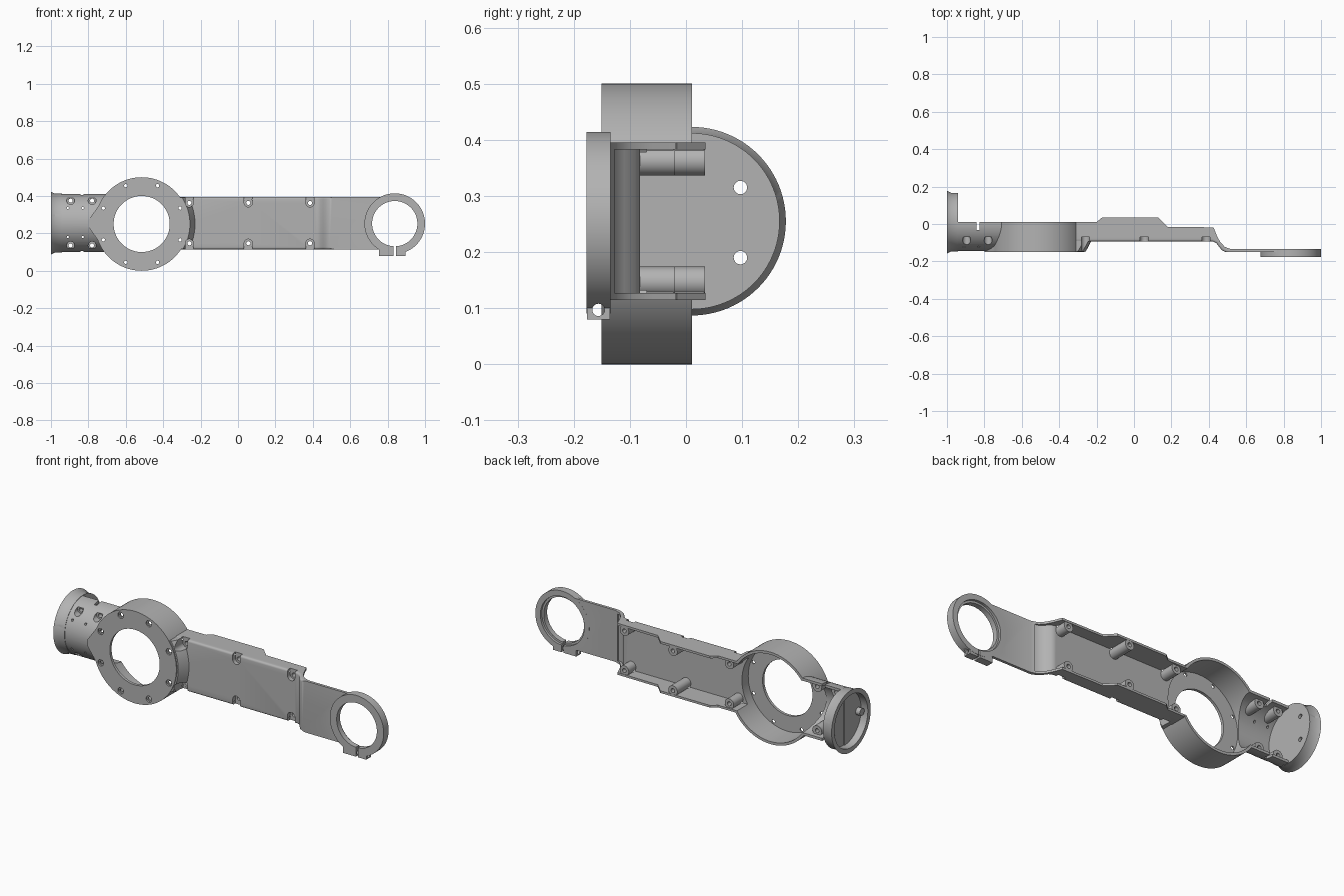
import bpy, bmesh
from math import pi, cos, sin
from mathutils import Matrix, Vector

if "Cube" in bpy.data.objects:
    bpy.data.objects.remove(bpy.data.objects["Cube"])

metal = bpy.data.materials.new("grey metal")
metal.use_nodes = True
GREY = (0.45, 0.45, 0.45, 1)
metal.diffuse_color = GREY
metal.node_tree.nodes["Principled BSDF"].inputs["Base Color"].default_value = GREY


def finish(name, bm):
    bmesh.ops.recalc_face_normals(bm, faces=bm.faces)
    me = bpy.data.meshes.new(name)
    bm.to_mesh(me)
    bm.free()
    me.materials.append(metal)
    ob = bpy.data.objects.new(name, me)
    bpy.context.collection.objects.link(ob)
    return ob


def cyl(name, axis, centre, r, a, b, r2=None, n=32):
    """Cylinder or cone along x or y, from a to b; centre holds the other two coordinates."""
    bm = bmesh.new()
    mid = (a + b) / 2
    if axis == 'X':
        m = Matrix.Translation((mid, *centre)) @ Matrix.Rotation(pi / 2, 4, 'Y')
    else:
        m = Matrix.Translation((centre[0], mid, centre[1])) @ Matrix.Rotation(-pi / 2, 4, 'X')
    bmesh.ops.create_cone(bm, cap_ends=True, segments=n, radius1=r,
                          radius2=r if r2 is None else r2, depth=b - a, matrix=m)
    return finish(name, bm)


def prism(name, pts, axis, a, b, bevel=None):
    """Extrude an xy outline along z, or an xz outline along y."""
    bm = bmesh.new()
    place = (lambda u, v: (u, v, a)) if axis == 'Z' else (lambda u, v: (u, a, v))
    face = bm.faces.new([bm.verts.new(place(*p)) for p in pts])
    ext = bmesh.ops.extrude_face_region(bm, geom=[face])
    move = Vector((0, 0, b - a)) if axis == 'Z' else Vector((0, b - a, 0))
    bmesh.ops.translate(bm, vec=move, verts=[v for v in ext["geom"] if isinstance(v, bmesh.types.BMVert)])
    if bevel:
        bmesh.ops.recalc_face_normals(bm, faces=bm.faces)
        edges = [e for e in bm.edges if bevel(e)]
        bmesh.ops.bevel(bm, geom=edges, offset=0.011, segments=4, profile=0.5, affect='EDGES')
    return finish(name, bm)


def box(name, x0, x1, y0, y1, z0, z1):
    return prism(name, [(x0, y0), (x1, y0), (x1, y1), (x0, y1)], 'Z', z0, z1)


def combine(target, op, *tools):
    for t in tools:
        mod = target.modifiers.new("combine", 'BOOLEAN')
        mod.operation, mod.solver, mod.object = op, 'EXACT', t
        bpy.context.view_layer.objects.active = target
        bpy.ops.object.modifier_apply(modifier=mod.name)
        bpy.data.objects.remove(t)
    return target


MID = 0.255                     # height of the long axis
HUB = (-0.515, 0.25)            # centre of the large ring
CLAMP = (0.838, 0.252)          # centre of the clamp ring
BARREL = (0.01, MID)            # axis of the barrel
LOW, HIGH = 0.115, 0.395        # arm edges

# Solid outside: arm, hub, barrel, clamp
front = [(-0.4, -0.093), (0.42, -0.093), (0.44, -0.102), (0.455, -0.122),
         (0.47, -0.14), (0.49, -0.15), (0.84, -0.15)]
back = [(0.84, -0.135), (0.52, -0.135), (0.485, -0.122), (0.46, -0.095), (0.442, -0.06),
        (0.425, -0.018), (0.18, -0.015), (0.13, 0.035), (-0.17, 0.035), (-0.2, 0.01), (-0.4, 0.01)]


def on_front(e):
    p, q = (v.co for v in e.verts)
    return abs(p.z - q.z) < 1e-4 and p.y < -0.09 and q.y < -0.09 and max(p.x, q.x) < 0.5


body = prism("arm_casting", front + back, 'Z', LOW, HIGH, on_front)
shoulder = cyl("shoulder", 'Y', HUB, 0.258, -0.146, -0.088, 0.288, 96)
combine(shoulder, 'INTERSECT', box("shoulder_trim", -0.45, 0, -0.3, 0.3, LOW + 0.002, HIGH - 0.002))
barrel = cyl("barrel", 'X', BARREL, 0.155, -0.96, -0.5, n=96)
combine(barrel, 'INTERSECT', box("barrel_trim", -2, 2, -1, 0.01, -1, 1))
combine(body, 'UNION', shoulder, barrel,
        cyl("hub", 'Y', HUB, 0.25, -0.151, 0.0105, n=128),
        prism("hub_point", [(-0.8, 0.27), (-0.8, 0.235), (-0.7, 0.095), (-0.6, 0.1),
                            (-0.6, 0.4), (-0.7, 0.41)], 'Y', -0.1505, -0.02),
        cyl("clamp", 'Y', CLAMP, 0.162, -0.177, -0.1345, n=96),
        box("clamp_lugs", 0.755, 0.895, -0.1765, -0.1355, 0.08, 0.15))

# Hollow inside, open at the back
floor = [(-0.5, -0.082), (0.42, -0.082), (0.438, -0.09), (0.456, -0.11),
         (0.475, -0.128), (0.5, -0.134), (0.5, 0.1), (-0.5, 0.1)]
hollow = prism("hollow", floor, 'Z', LOW + 0.012, HIGH - 0.012)
combine(hollow, 'UNION',
        cyl("hub_hollow", 'Y', HUB, 0.236, -0.136, 0.11, n=128),
        cyl("barrel_hollow", 'X', BARREL, 0.141, -0.9395, -0.52, n=96))

# Screw bosses stay solid; their pockets and holes are cut later
cuts = []
for x, top in ((-0.26, 0.0), (0.055, 0.034), (0.385, -0.02)):
    for side in (-1, 1):
        z = MID + side * 0.108
        edge = MID + side * 0.2
        z0, z1 = min(z, edge), max(z, edge)
        combine(hollow, 'DIFFERENCE',
                cyl("boss", 'Y', (x, z), 0.027, -0.3, top),
                box("boss_web", x - 0.02, x + 0.02, -0.3, top - 0.002, z0, z1))
        cuts += [cyl("pocket", 'Y', (x, z), 0.022, -0.3, -0.07),
                 box("pocket_mouth", x - 0.022, x + 0.022, -0.3, -0.0702, z0, z1),
                 cyl("screw_hole", 'Y', (x, z), 0.011, -0.3, 0.3, n=20)]
for x in (-0.895, -0.78):
    for side in (-1, 1):
        z = MID + side * 0.12
        combine(hollow, 'DIFFERENCE', cyl("barrel_boss", 'Y', (x, z), 0.028, -0.3, -0.012))
        cuts += [cyl("barrel_pocket", 'Y', (x, z), 0.021, -0.3, -0.07),
                 cyl("barrel_screw_hole", 'Y', (x, z), 0.011, -0.3, 0.1, n=20)]
combine(body, 'DIFFERENCE', hollow)

# Flared end cap with a shallow outer recess
cap = cyl("end_cap", 'X', BARREL, 0.157, -0.99, -0.94, n=96)
combine(cap, 'UNION', cyl("cap_flare", 'X', BARREL, 0.168, -1.0, -0.978, 0.157, 96))
combine(cap, 'DIFFERENCE', cyl("cap_recess", 'X', BARREL, 0.143, -1.1, -0.955, n=96))
combine(cap, 'UNION', cyl("cap_stud", 'X', (-0.105, MID), 0.02, -0.985, -0.95))
for z in (0.19, 0.315):
    combine(cap, 'DIFFERENCE', cyl("cap_hole", 'X', (0.097, z), 0.012, -1.1, -0.9, n=24))
combine(body, 'UNION', cap)

# Hub opening and its ring of countersunk screws
cuts.append(cyl("hub_opening", 'Y', HUB, 0.15, -0.3, 0.005, n=96))
for i in range(8):
    a = (i + 0.5) * pi / 4
    c = (HUB[0] + 0.222 * cos(a), HUB[1] + 0.222 * sin(a))
    cuts += [cyl("hub_screw_hole", 'Y', c, 0.009, -0.2, -0.1, n=20),
             cyl("hub_countersink", 'Y', c, 0.017, -0.2, -0.143, n=24)]

# Clamp bore, back lip, slit and cross screw
cuts += [cyl("clamp_bore", 'Y', CLAMP, 0.121, -0.3, 0, n=96),
         cyl("clamp_lip", 'Y', CLAMP, 0.132, -0.148, 0, n=96),
         box("clamp_slit", 0.832, 0.844, -0.3, 0, 0, 0.2),
         cyl("clamp_screw", 'X', (-0.156, 0.097), 0.011, 0.7, 0.95, n=24)]

# Barrel pin holes and back notches
for x in (-0.91, -0.83):
    for z in (0.335, 0.18):
        cuts.append(cyl("pin_hole", 'Y', (x, z), 0.006, -0.3, -0.05, n=12))
cuts.append(box("barrel_notch", -0.842, -0.826, -0.033, 0.1, 0, 0.6))
combine(body, 'DIFFERENCE', *cuts)

bpy.ops.object.select_all(action='DESELECT')
body.select_set(True)
bpy.context.view_layer.objects.active = body
bpy.ops.object.shade_smooth_by_angle(angle=pi / 6)
